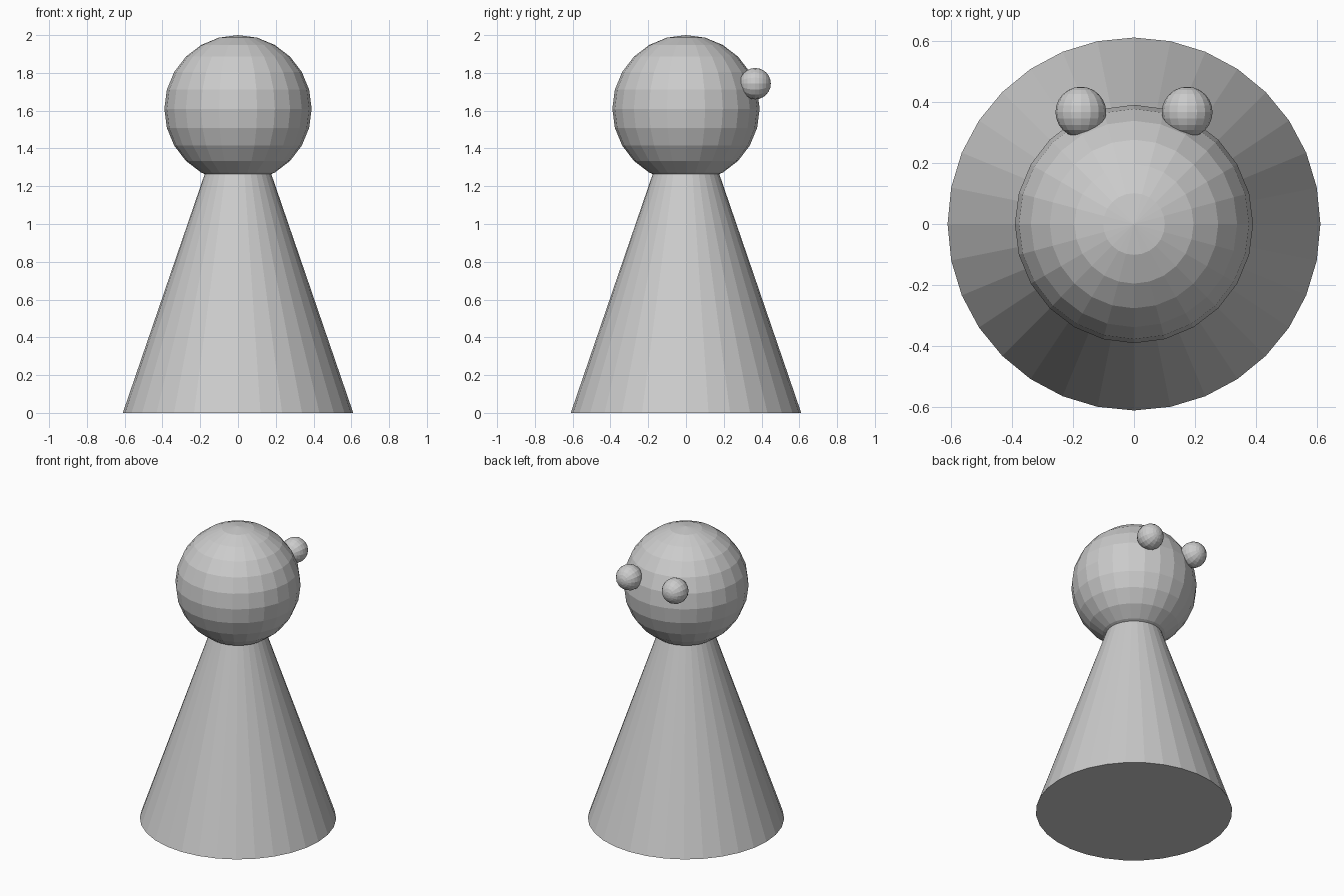
import bpy
from math import radians

if "Cube" in bpy.data.objects:
    bpy.data.objects.remove(bpy.data.objects["Cube"])


def ball(name, radius, loc, segs, rings, rot=(0, 0, 0)):
    bpy.ops.mesh.primitive_uv_sphere_add(segments=segs, ring_count=rings, radius=radius,
                                         location=loc, rotation=rot)
    obj = bpy.context.object
    obj.name = name
    return obj


# Tapered body, its tip buried in the head
BASE_R, SLOPE, BODY_H = 0.61, 0.343, 1.40
bpy.ops.mesh.primitive_cone_add(vertices=32, radius1=BASE_R, radius2=BASE_R - SLOPE * BODY_H,
                                depth=BODY_H, location=(0, 0, BODY_H / 2))
bpy.context.object.name = "body"

# Faceted round head
ball("head", 0.39, (0, 0, 1.61), 24, 12)

# Pair of eyes on the +y side
for side, x in (("left", -0.174), ("right", 0.174)):
    ball(side + "_eye", 0.083, (x, 0.366, 1.743), 16, 12, (radians(90), 0, 0))
